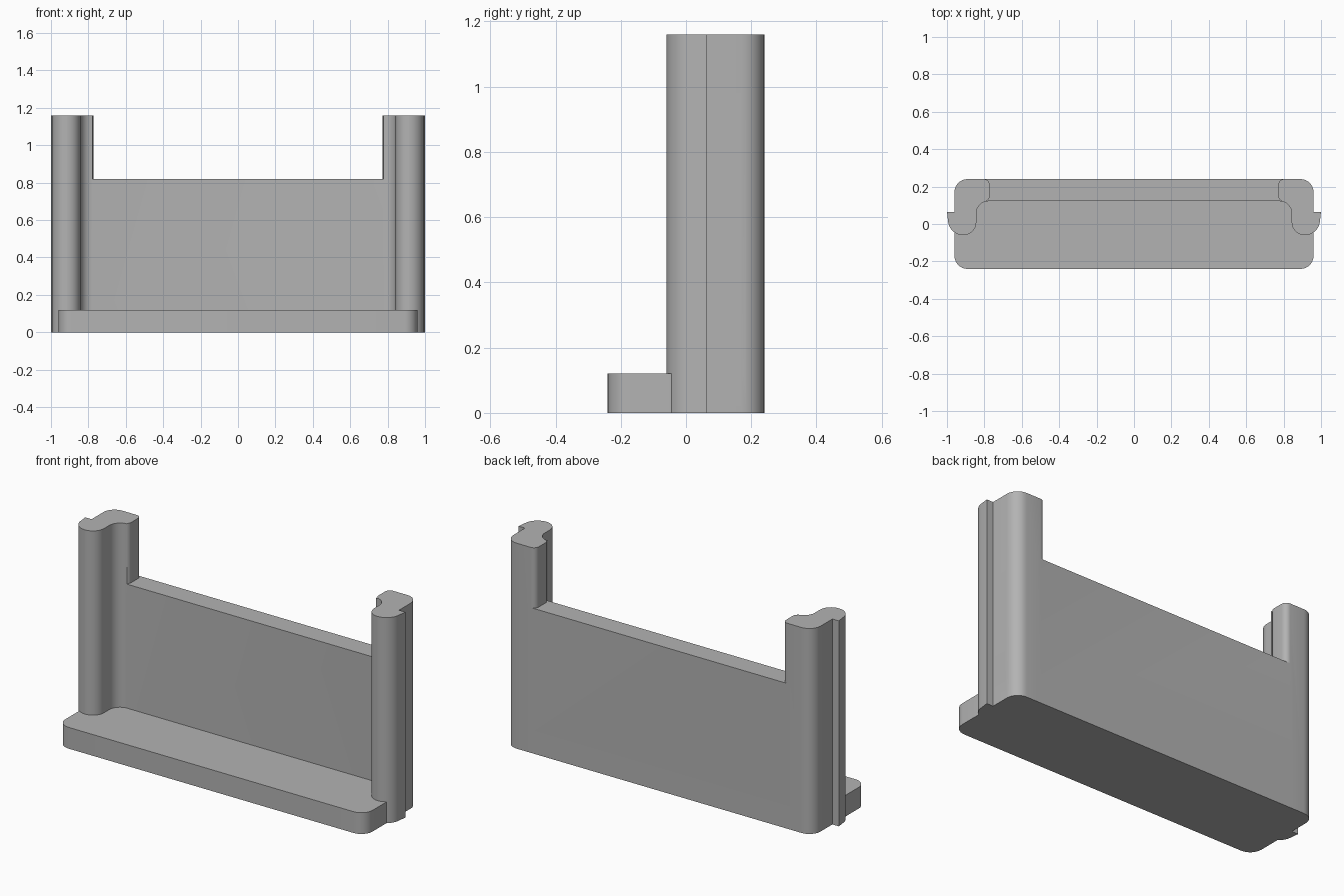
import bpy, bmesh, math
from mathutils import Vector

if "Cube" in bpy.data.objects:
    bpy.data.objects.remove(bpy.data.objects["Cube"])

grey = bpy.data.materials.new("mid grey")
grey.diffuse_color = (0.45, 0.45, 0.45, 1)
grey.use_nodes = True
grey.node_tree.nodes["Principled BSDF"].inputs["Base Color"].default_value = grey.diffuse_color


def rounded(corners, steps=8):
    """Outline from (x, y, cutback) corners; each corner becomes a near-circular curve."""
    pts = []
    n = len(corners)
    for i, (x, y, d) in enumerate(corners):
        p = Vector((x, y))
        if d == 0:
            pts.append(p)
            continue
        a = p + (Vector(corners[i - 1][:2]) - p).normalized() * d
        b = p + (Vector(corners[(i + 1) % n][:2]) - p).normalized() * d
        h1, h2 = a.lerp(p, 0.552), b.lerp(p, 0.552)
        for k in range(steps + 1):
            t = k / steps
            pts.append(a * (1 - t) ** 3 + h1 * 3 * t * (1 - t) ** 2
                       + h2 * 3 * t * t * (1 - t) + b * t ** 3)
    return pts


def extrude(name, outline, height):
    """Solid prism standing on the floor."""
    bm = bmesh.new()
    face = bm.faces.new([bm.verts.new((p.x, p.y, 0)) for p in outline])
    top = bmesh.ops.extrude_face_region(bm, geom=[face])["geom"]
    verts = [v for v in top if isinstance(v, bmesh.types.BMVert)]
    bmesh.ops.translate(bm, verts=verts, vec=(0, 0, height))
    bmesh.ops.recalc_face_normals(bm, faces=bm.faces)
    mesh = bpy.data.meshes.new(name)
    bm.to_mesh(mesh)
    bm.free()
    mesh.materials.append(grey)
    obj = bpy.data.objects.new(name, mesh)
    bpy.context.collection.objects.link(obj)
    return obj


# Base plate with rounded corners
stand = extrude("display_stand", rounded([
    (-0.96, -0.24, 0.07), (0.96, -0.24, 0.07),
    (0.96, 0.24, 0.07), (-0.96, 0.24, 0.07)]), 0.12)

# Back wall between the posts
wall = extrude("back_wall", rounded([
    (-0.82, 0.122, 0), (0.82, 0.122, 0), (0.82, 0.24, 0), (-0.82, 0.24, 0)]), 0.82)

# Side post: rounded front bulge, hollow inner side, outer lip
post = [(0.96, 0.065, 0), (1.0, 0.065, 0), (0.985, -0.06, 0.07),
        (0.843, -0.06, 0.07), (0.843, 0.122, 0.065), (0.772, 0.122, 0.028),
        (0.772, 0.24, 0.03), (0.96, 0.24, 0.07)]
right_post = extrude("right_post", rounded(post), 1.16)
left_post = extrude("left_post", rounded([(-x, y, d) for x, y, d in post]), 1.16)

# Join all parts into one solid
bpy.context.view_layer.objects.active = stand
for part in (wall, right_post, left_post):
    mod = stand.modifiers.new("join", "BOOLEAN")
    mod.operation = "UNION"
    mod.solver = "EXACT"
    mod.object = part
    bpy.ops.object.modifier_apply(modifier=mod.name)
    bpy.data.objects.remove(part)

stand.select_set(True)
bpy.ops.object.shade_smooth_by_angle(angle=math.radians(30))
